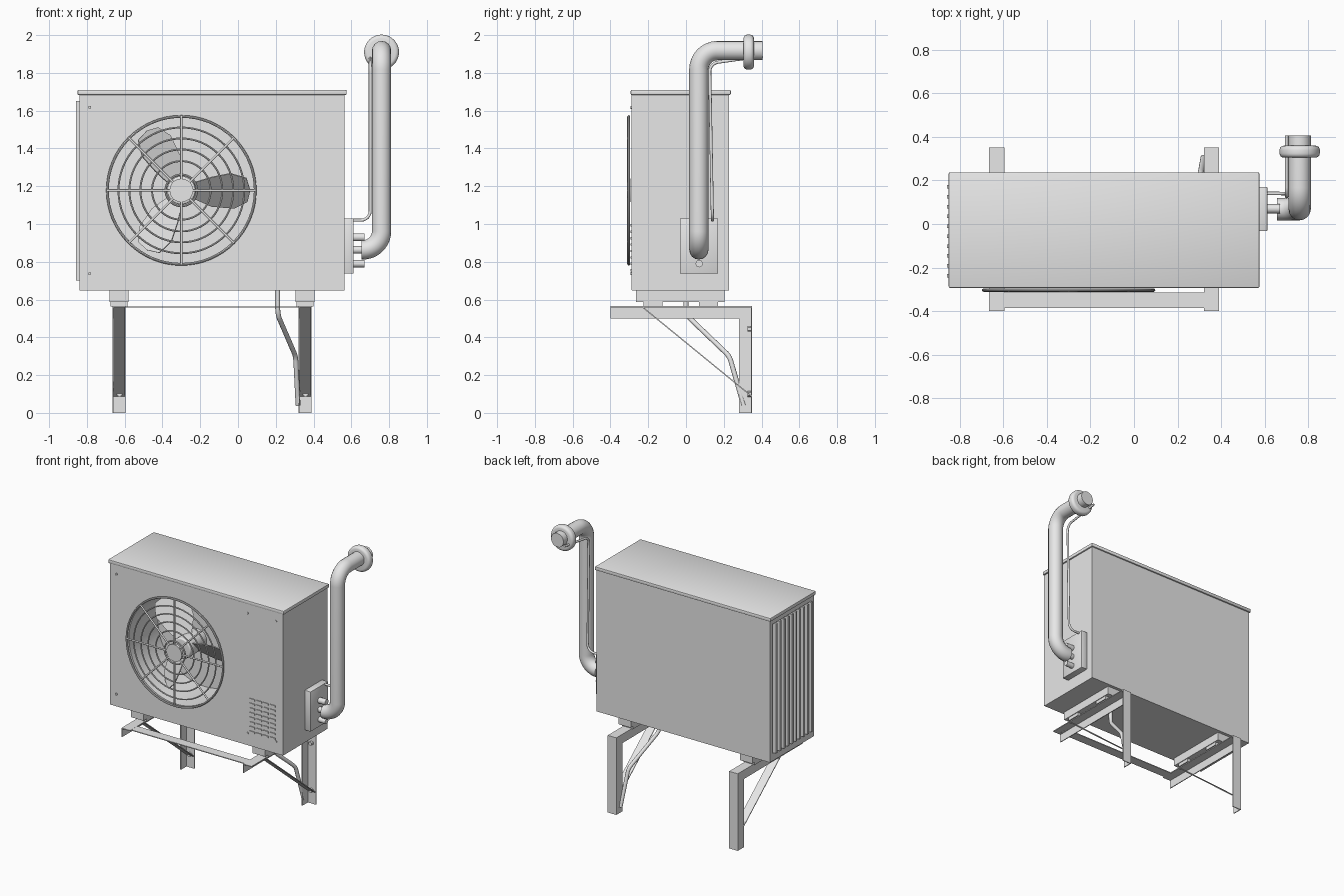
import bpy, bmesh, math
from mathutils import Vector

if "Cube" in bpy.data.objects:
    bpy.data.objects.remove(bpy.data.objects["Cube"])

grey = bpy.data.materials.new("light_grey")
grey.diffuse_color = (0.8, 0.8, 0.8, 1)
grey.use_nodes = True
grey.node_tree.nodes["Principled BSDF"].inputs["Base Color"].default_value = grey.diffuse_color


def finish(ob, name, smooth=False):
    ob.name = name
    ob.data.materials.clear()
    ob.data.materials.append(grey)
    if smooth:
        bpy.ops.object.select_all(action='DESELECT')
        ob.select_set(True)
        bpy.context.view_layer.objects.active = ob
        bpy.ops.object.shade_smooth_by_angle(angle=math.radians(40))
    return ob


def box(name, x, y, z, bevel=0):
    bpy.ops.mesh.primitive_cube_add(size=1)
    ob = bpy.context.object
    for v in ob.data.vertices:
        v.co = [r[0] + (c + 0.5) * (r[1] - r[0]) for r, c in zip((x, y, z), v.co)]
    if bevel:
        m = ob.modifiers.new("bevel", 'BEVEL')
        m.width, m.segments = bevel, 2
        bpy.ops.object.modifier_apply(modifier=m.name)
    return finish(ob, name, bevel > 0)


def cyl(name, centre, r, depth, axis='Y', n=24, bevel=0):
    rot = {'X': (0, math.pi / 2, 0), 'Y': (math.pi / 2, 0, 0), 'Z': (0, 0, 0)}[axis]
    bpy.ops.mesh.primitive_cylinder_add(vertices=n, radius=r, depth=depth, location=centre, rotation=rot)
    ob = bpy.context.object
    if bevel:
        m = ob.modifiers.new("bevel", 'BEVEL')
        m.width, m.segments = bevel, 4
        bpy.ops.object.modifier_apply(modifier=m.name)
    return finish(ob, name, n > 8)


def tube(name, points, r, bend, steps=10):
    """Round pipe along a path whose corners are arcs of radius bend."""
    pts = [Vector(p) for p in points]
    path = [pts[0]]
    for i in range(1, len(pts) - 1):
        p = pts[i]
        a, b = (pts[i - 1] - p).normalized(), (pts[i + 1] - p).normalized()
        half = a.angle(b) / 2
        c = p + (a + b).normalized() * bend / math.sin(half)
        t = bend / math.tan(half)
        s, e = p + a * t - c, p + b * t - c
        w = s.angle(e)
        for k in range(steps + 1):
            f = k / steps
            path.append(c + (s * math.sin((1 - f) * w) + e * math.sin(f * w)) / math.sin(w))
    path.append(pts[-1])
    cu = bpy.data.curves.new(name, 'CURVE')
    cu.dimensions, cu.bevel_depth, cu.bevel_resolution, cu.use_fill_caps = '3D', r, 6, True
    sp = cu.splines.new('POLY')
    sp.points.add(len(path) - 1)
    for q, v in zip(sp.points, path):
        q.co = (*v, 1)
    ob = bpy.data.objects.new(name, cu)
    bpy.context.collection.objects.link(ob)
    bpy.ops.object.select_all(action='DESELECT')
    ob.select_set(True)
    bpy.context.view_layer.objects.active = ob
    bpy.ops.object.convert(target='MESH')
    return finish(bpy.context.object, name, True)


def join(name, obs):
    bpy.ops.object.select_all(action='DESELECT')
    for o in obs:
        o.select_set(True)
    bpy.context.view_layer.objects.active = obs[0]
    bpy.ops.object.join()
    obs[0].name = name
    return obs[0]


def cut(ob, cutter):
    cutter.hide_render = True
    m = ob.modifiers.new("cut", 'BOOLEAN')
    m.object, m.operation, m.solver = cutter, 'DIFFERENCE', 'EXACT'
    bpy.ops.object.select_all(action='DESELECT')
    ob.select_set(True)
    bpy.context.view_layer.objects.active = ob
    bpy.ops.object.modifier_apply(modifier=m.name)
    bpy.data.objects.remove(cutter)


FX, FZ = -0.30, 1.178   # fan centre

# Cabinet with fan opening and recessed coil side
body = box("cabinet", (-0.84, 0.565), (-0.285, 0.227), (0.647, 1.69))
cut(body, cyl("fan_cutter", (FX, -0.15, FZ), 0.385, 0.4, n=64))
cut(body, box("coil_cutter", (-0.9, -0.822), (-0.255, 0.197), (0.70, 1.65)))
finish(body, "cabinet", True)
box("lid", (-0.85, 0.575), (-0.293, 0.237), (1.683, 1.71), 0.006)
box("service_panel", (0.237, 0.565), (-0.288, -0.284), (0.65, 1.685))

# Vertical fins on the left side
join("coil_fins", [box("fin", (-0.857, -0.82), (y - 0.008, y + 0.008), (0.70, 1.65))
                   for y in [-0.237 + 0.0453 * i for i in range(10)]])

# Vent louvres and panel screws
join("vent_louvres", [box("louvre", (x, x + 0.043), (-0.294, -0.286), (z - 0.006, z + 0.006))
                      for x in [0.298 + 0.055 * i for i in range(4)]
                      for z in [0.755 + 0.034 * j for j in range(8)]])
join("panel_screws", [cyl("screw", (x, -0.288, z), 0.008, 0.01, n=12)
                      for x in (-0.785, 0.28, 0.51) for z in (0.737, 1.618)])

# Fan: hub and three pitched blades
cyl("fan_hub", (FX, -0.13, FZ), 0.075, 0.20, n=32, bevel=0.01)
outline = [(0.06, -0.04), (0.16, -0.085), (0.28, -0.095), (0.35, -0.06), (0.365, 0.0),
           (0.345, 0.065), (0.26, 0.09), (0.16, 0.07), (0.06, 0.04)]
bm = bmesh.new()
for k in range(3):
    a = k * 2 * math.pi / 3
    c, s = math.cos(a), math.sin(a)
    bm.faces.new([bm.verts.new((FX + r * c - t * s, -0.15 - 0.9 * t, FZ + r * s + t * c)) for r, t in outline])
me = bpy.data.meshes.new("fan_blades")
bm.to_mesh(me)
bm.free()
blades = bpy.data.objects.new("fan_blades", me)
bpy.context.collection.objects.link(blades)
sol = blades.modifiers.new("thickness", 'SOLIDIFY')
sol.thickness, sol.offset = 0.006, 0
finish(blades, "fan_blades")

# Fan guard: rings, spokes and centre cap
parts = []
for R, r in ((0.391, 0.007), (0.333, 0.005), (0.275, 0.005), (0.217, 0.005), (0.155, 0.005), (0.083, 0.006)):
    bpy.ops.mesh.primitive_torus_add(location=(FX, -0.303, FZ), rotation=(math.pi / 2, 0, 0),
                                     major_radius=R, minor_radius=r, major_segments=64, minor_segments=8)
    parts.append(finish(bpy.context.object, "ring", True))
for k in range(8):
    a = k * math.pi / 4
    d = Vector((math.cos(a), 0, math.sin(a)))
    o = Vector((FX, -0.306, FZ))
    parts.append(tube("spoke", [o + d * 0.05, o + d * 0.391], 0.006, 0))
parts.append(cyl("cap", (FX, -0.304, FZ), 0.062, 0.018, n=32))
join("fan_guard", parts)

# Two identical wall brackets with feet
for side, x in (("left", -0.665), ("right", 0.32)):
    w, t = 0.07, 0.006
    join(side + "_bracket", [
        box("arm_top", (x, x + w), (-0.40, 0.35), (0.565 - t, 0.565)),
        box("arm_web", (x, x + t), (-0.40, 0.35), (0.50, 0.565)),
        box("post_back", (x, x + w), (0.35 - t, 0.35), (0, 0.565)),
        box("post_web", (x, x + t), (0.28, 0.35), (0, 0.565))])
    p, q = Vector((0, -0.23, 0.56)), Vector((0, 0.345, 0.09))
    brace = box(side + "_brace", (x + 0.005, x + 0.067), (-(q - p).length / 2, (q - p).length / 2), (-0.003, 0.003))
    brace.rotation_euler.x = math.atan2(q.z - p.z, q.y - p.y)
    brace.location = (p + q) / 2
    join(side + "_bolts", [cyl("bolt", (x + 0.037, 0.335, z), 0.015, 0.02, n=6) for z in (0.10, 0.445)])
    cx = x + 0.034
    box(side + "_foot", (cx - 0.05, cx + 0.05), (-0.265, 0.205), (0.588, 0.65))
    join(side + "_pads", [box("pad", (cx - 0.045, cx + 0.045), (y, y + 0.10), (0.564, 0.589))
                          for y in (-0.225, 0.07)])
box("front_cross_bar", (-0.62, 0.34), (-0.385, -0.315), (0.558, 0.564))

# Drain hose
tube("drain_hose", [(0.21, 0, 0.65), (0.21, 0, 0.52), (0.305, 0.23, 0.30), (0.318, 0.305, 0.04)],
     0.013, 0.09)

# Connection box, pipe stubs, insulated duct and wall collar
box("connection_box", (0.56, 0.612), (-0.033, 0.17), (0.737, 1.03), 0.004)
join("pipe_stubs", [cyl("stub", (0.635, 0.07, z), r, 0.07, 'X')
                    for z, r in ((0.93, 0.021), (0.863, 0.02), (0.79, 0.019))])
tube("insulated_duct", [(0.655, 0.068, 0.863), (0.76, 0.068, 0.863), (0.76, 0.068, 1.918), (0.76, 0.406, 1.918)],
     0.051, 0.1, 16)
cyl("wall_collar", (0.76, 0.332, 1.91), 0.0925, 0.055, n=40, bevel=0.02)
tube("power_cable", [(0.60, 0.14, 1.02), (0.70, 0.14, 1.02), (0.70, 0.125, 1.85), (0.70, 0.406, 1.89)],
     0.008, 0.05)
